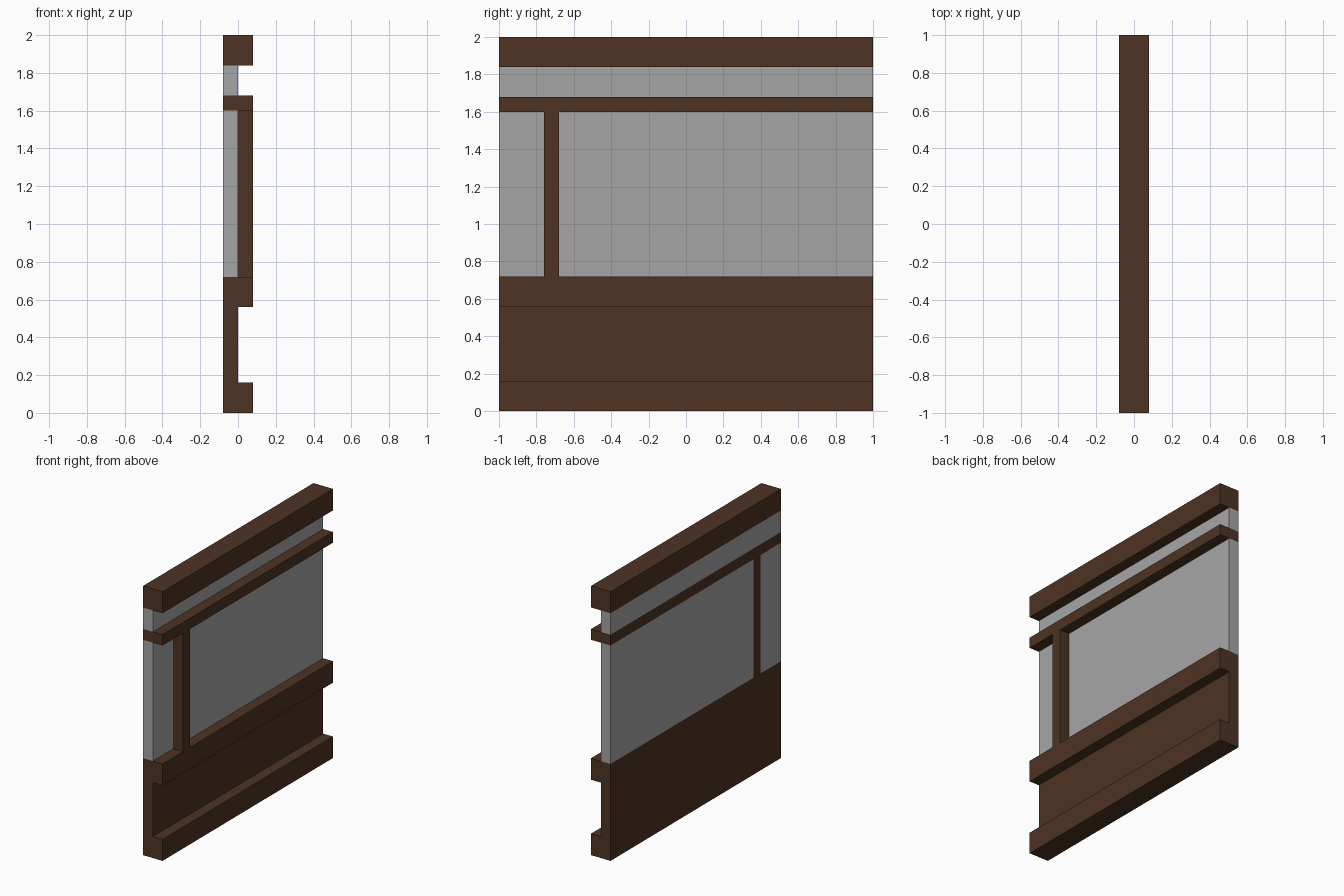
import bpy

cube = bpy.data.objects.get("Cube")
if cube:
    bpy.data.objects.remove(cube, do_unlink=True)


def material(name, color):
    mat = bpy.data.materials.new(name)
    mat.use_nodes = True
    mat.diffuse_color = color
    mat.node_tree.nodes["Principled BSDF"].inputs["Base Color"].default_value = color
    return mat


wood = material("dark brown wood", (0.074, 0.033, 0.017, 1))
pane = material("light grey pane", (0.381, 0.381, 0.381, 1))


def box(name, mat, x, y, z):
    """Box spanning the given (low, high) range on each axis."""
    bpy.ops.mesh.primitive_cube_add(size=1)
    ob = bpy.context.object
    ob.name = ob.data.name = name
    for v in ob.data.vertices:
        v.co = [r[0] if c < 0 else r[1] for c, r in zip(v.co, (x, y, z))]
    ob.data.materials.append(mat)
    return ob


FULL = (-0.08, 0.08)    # full wall depth
BACK = (-0.08, 0.0)     # recessed panels sit in the back half
LENGTH = (-1.0, 1.0)
POST = (-0.76, -0.68)

# Horizontal rails
for name, z in (("base_rail", (0.0, 0.16)), ("sill_rail", (0.56, 0.72)),
                ("transom_rail", (1.60, 1.68)), ("top_rail", (1.84, 2.0))):
    box(name, wood, FULL, LENGTH, z)

# Upright post between sill and transom
box("window_post", wood, FULL, POST, (0.72, 1.60))

# Recessed wooden panel below the sill
box("lower_panel", wood, BACK, LENGTH, (0.16, 0.56))

# Panes
box("narrow_pane", pane, BACK, (LENGTH[0], POST[0]), (0.72, 1.60))
box("wide_pane", pane, BACK, (POST[1], LENGTH[1]), (0.72, 1.60))
box("transom_pane", pane, BACK, LENGTH, (1.68, 1.84))
